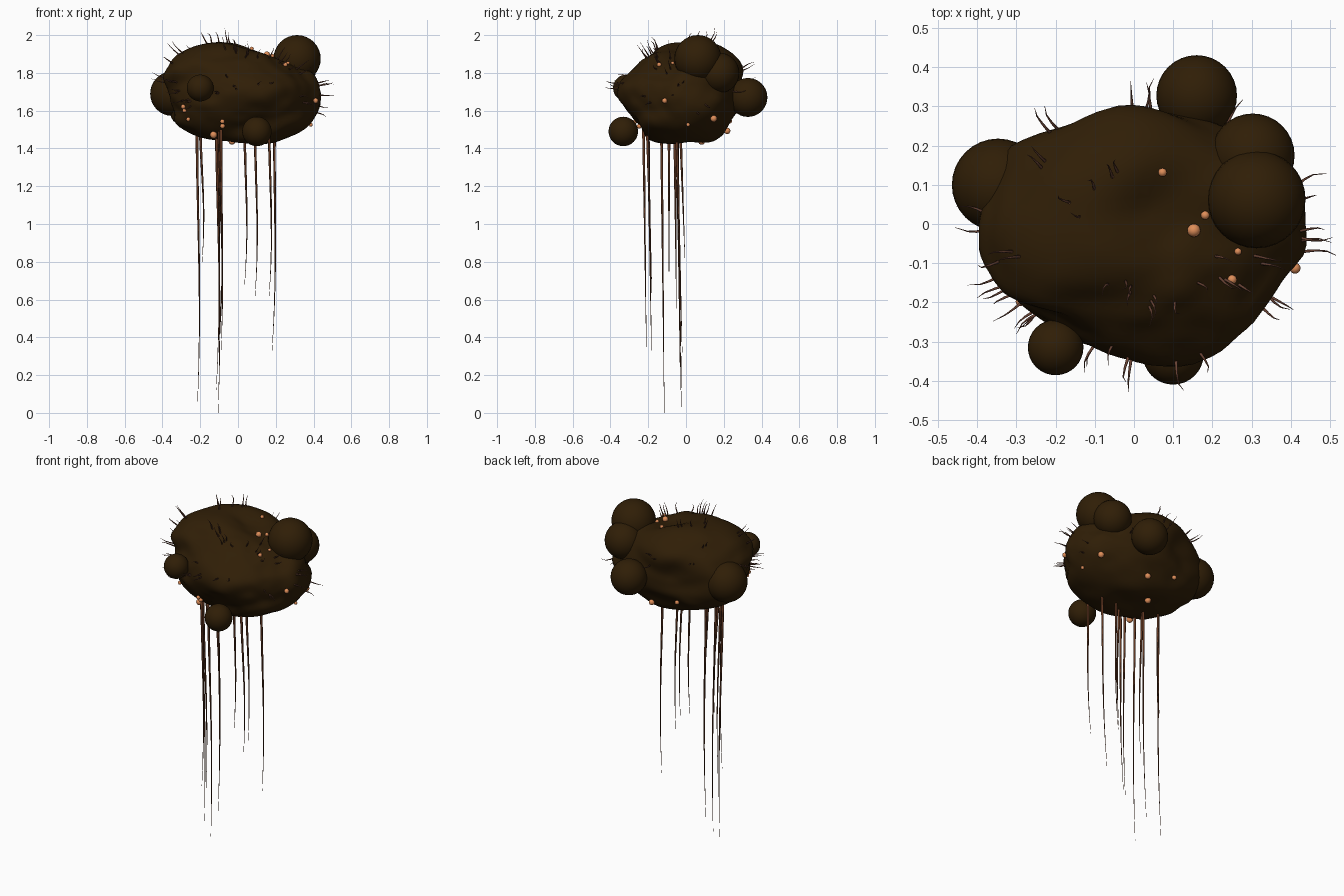
import bpy, bmesh, math, random
from mathutils import Vector, noise
from mathutils.bvhtree import BVHTree

random.seed(4)

# Remove the default object only
default = bpy.data.objects.get("Cube")
if default:
    bpy.data.objects.remove(default, do_unlink=True)


def make_material(name, colour):
    mat = bpy.data.materials.new(name)
    mat.use_nodes = True
    rgba = (*colour, 1.0)
    mat.diffuse_color = rgba
    mat.node_tree.nodes["Principled BSDF"].inputs["Base Color"].default_value = rgba
    return mat


dark_brown = make_material("dark_brown", (.029, .013, .002))
hair_brown = make_material("hair_brown", (.14, .055, .034))
tendril_brown = make_material("tendril_brown", (.12, .038, .015))
copper = make_material("copper", (.74, .27, .1))


def finish(name, bm, mat):
    """Turn a bmesh into a smooth shaded object."""
    mesh = bpy.data.meshes.new(name)
    bm.to_mesh(mesh)
    bm.free()
    mesh.materials.append(mat)
    mesh.shade_smooth()
    obj = bpy.data.objects.new(name, mesh)
    bpy.context.collection.objects.link(obj)
    return obj


def add_ball(name, centre, radius, mat, segments=32):
    bm = bmesh.new()
    bmesh.ops.create_uvsphere(bm, u_segments=segments, v_segments=segments // 2, radius=radius)
    bmesh.ops.translate(bm, verts=bm.verts, vec=centre)
    return finish(name, bm, mat)


def add_strands(name, strands, mat, thickness):
    """Make one mesh of tapered six-sided strands, each a list of path points."""
    bm = bmesh.new()
    sides = 6
    for path in strands:
        axis = (path[-1] - path[0]).normalized()
        across = axis.orthogonal().normalized()
        other = axis.cross(across)
        rings = []
        for i, point in enumerate(path):
            radius = thickness * (1 - .9 * i / (len(path) - 1))
            angles = [math.tau * k / sides for k in range(sides)]
            rings.append([bm.verts.new(point + radius * (across * math.cos(a) + other * math.sin(a)))
                          for a in angles])
        for low, high in zip(rings, rings[1:]):
            for k in range(sides):
                n = (k + 1) % sides
                bm.faces.new((low[k], low[n], high[n], high[k]))
        bm.faces.new(rings[0][::-1])
        bm.faces.new(rings[-1])
    return finish(name, bm, mat)


# Lumpy body: an ellipsoid pushed in and out toward a few landmarks
centre = Vector((.02, -.04, 1.69))
size = Vector((.42, .33, .26))
upper_landmarks = [
    (-.1, -.08, 1.96), (-.28, -.02, 1.935), (-.1, .18, 1.94), (.05, -.12, 1.92),
    (.2, .15, 1.88), (.25, -.1, 1.85), (.1, 0, 1.89), (-.05, -.22, 1.87),
    (.12, -.29, 1.79), (.12, -.38, 1.72), (.03, .28, 1.87), (-.2, -.25, 1.74),
    (-.38, 0, 1.82), (-.31, -.12, 1.87), (-.28, .21, 1.82), (.38, .08, 1.78),
    (.23, .24, 1.75), (-.14, .235, 1.7), (.1, .28, 1.73), (-.32, .13, 1.8),
    (-.02, -.335, 1.71), (-.315, .2, 1.73)]
lower_landmarks = [
    (.43, 0, 1.64), (.35, -.18, 1.65), (.41, .1, 1.58), (-.36, 0, 1.68),
    (-.33, -.15, 1.68), (-.29, .18, 1.57), (0, .255, 1.57), (.25, .2, 1.55),
    (.06, -.29, 1.58), (.25, -.29, 1.65), (-.15, -.24, 1.55), (.3, -.15, 1.5),
    (.12, -.1, 1.42), (-.2, 0, 1.46), (0, 0, 1.455), (-.2, -.15, 1.48),
    (.08, .13, 1.43), (.3, .05, 1.48)]


def unit_space(offset):
    return Vector(a / b for a, b in zip(offset, size))


landmarks = [unit_space(Vector(p) - centre) for p in upper_landmarks + lower_landmarks]
landmarks = [(p.normalized(), p.length) for p in landmarks]
bm = bmesh.new()
bmesh.ops.create_icosphere(bm, subdivisions=5, radius=1)
for v in bm.verts:
    direction = v.co.normalized()
    weights = [math.exp(26 * (direction.dot(d) - 1)) for d, _ in landmarks]
    push = sum(w * r for w, (_, r) in zip(weights, landmarks)) / sum(weights)
    push += .025 * noise.noise(direction * 4)
    v.co = centre + direction * push * size
body_tree = BVHTree.FromBMesh(bm)
finish("body", bm, dark_brown)


def on_body(point):
    """Nearest place on the body and the outward direction there."""
    location, normal, _, _ = body_tree.find_nearest(Vector(point))
    return location, normal


# Large round growths
growths = {
    "upper_left_growth": ((.313, .063, 1.875), .125),
    "back_left_growth": ((.303, .175, 1.8), .107),
    "back_growth": ((.16, .328, 1.67), .103),
    "right_growth": ((-.347, .1, 1.69), .118),
    "front_right_growth": ((-.2, -.315, 1.72), .071),
    "front_lower_growth": ((.1, -.332, 1.49), .078),
}
for name, (place, radius) in growths.items():
    add_ball(name, place, radius, dark_brown)

# Small copper nodules seated on the skin
nodules = [
    (.155, -.015, 1.91, .017), (.075, .127, 1.93, .011), (.18, .02, 1.89, .011),
    (.263, -.07, 1.85, .009), (.247, -.14, 1.84, .012), (.387, -.095, 1.66, .014),
    (-.29, -.2, 1.62, .012), (-.27, -.2, 1.55, .011), (-.13, -.2, 1.46, .019),
    (-.03, .08, 1.45, .018), (-.08, -.26, 1.55, .012), (-.08, -.24, 1.525, .013),
    (.35, .135, 1.57, .018), (.38, .01, 1.53, .01), (-.1, .25, 1.53, .013),
    (.08, .21, 1.5, .017), (-.285, -.195, 1.6, .011)]
for i, (x, y, z, radius) in enumerate(nodules):
    place, normal = on_body((x, y, z))
    add_ball(f"nodule_{i + 1}", place + normal * radius * .5, radius, copper, 16)

# Long hanging tendrils: root x and y, tip x and y, tip height
tendrils = [
    (-.218, -.05, -.215, -.022, .03), (-.2, -.03, -.19, -.005, .8),
    (-.115, -.13, -.105, -.115, 0), (-.105, -.045, -.115, -.03, .12),
    (-.09, -.225, -.1, -.21, .35), (-.1, -.2, -.09, -.183, .32),
    (-.11, -.06, -.09, -.05, .5), (.035, -.09, .035, -.09, .68),
    (.09, -.05, .09, -.03, .61), (.165, -.205, .165, -.18, .62),
    (.193, -.05, .18, -.02, .32)]
paths = []
for x, y, tip_x, tip_y, tip_z in tendrils:
    root, tip = Vector((x, y, 1.5)), Vector((tip_x, tip_y, tip_z))
    path = []
    for i in range(17):
        t = i / 16
        sway = .012 * math.sin(math.pi * t ** 1.5)
        path.append(root.lerp(tip, t) + Vector((sway, 0, 0)))
    paths.append(path)
add_strands("tendrils", paths, tendril_brown, .0078)

# Short bristles in clusters: place and count
clusters = [
    (-.34, -.18, 1.72, 4), (-.27, -.23, 1.65, 5), (-.08, -.3, 1.72, 3),
    (.01, -.35, 1.7, 2), (.15, -.34, 1.78, 2), (.34, -.2, 1.68, 3),
    (.42, -.05, 1.72, 4), (.42, .05, 1.6, 2), (.01, .3, 1.8, 3),
    (-.2, .24, 1.78, 2), (-.4, 0, 1.78, 2), (.2, .26, 1.72, 1),
    (-.24, .17, 1.9, 2), (-.07, .11, 1.95, 3), (-.15, .05, 1.95, 2),
    (-.3, -.1, 1.85, 3), (-.04, -.17, 1.92, 4), (.07, -.18, 1.88, 4),
    (.2, -.12, 1.85, 4), (.28, -.12, 1.8, 3)]
bristles = []
for x, y, z, count in clusters:
    for _ in range(count):
        jitter = Vector(random.uniform(-.04, .04) for _ in range(3))
        root, normal = on_body(Vector((x, y, z)) + jitter)
        length = random.uniform(.05, .09)
        bend = Vector(random.uniform(-.01, .01) for _ in range(3))
        bristles.append([root - normal * .01, root + normal * length * .3 + bend * .8,
                         root + normal * length * .65 + bend, root + normal * length])
add_strands("bristles", bristles, hair_brown, .0045)
